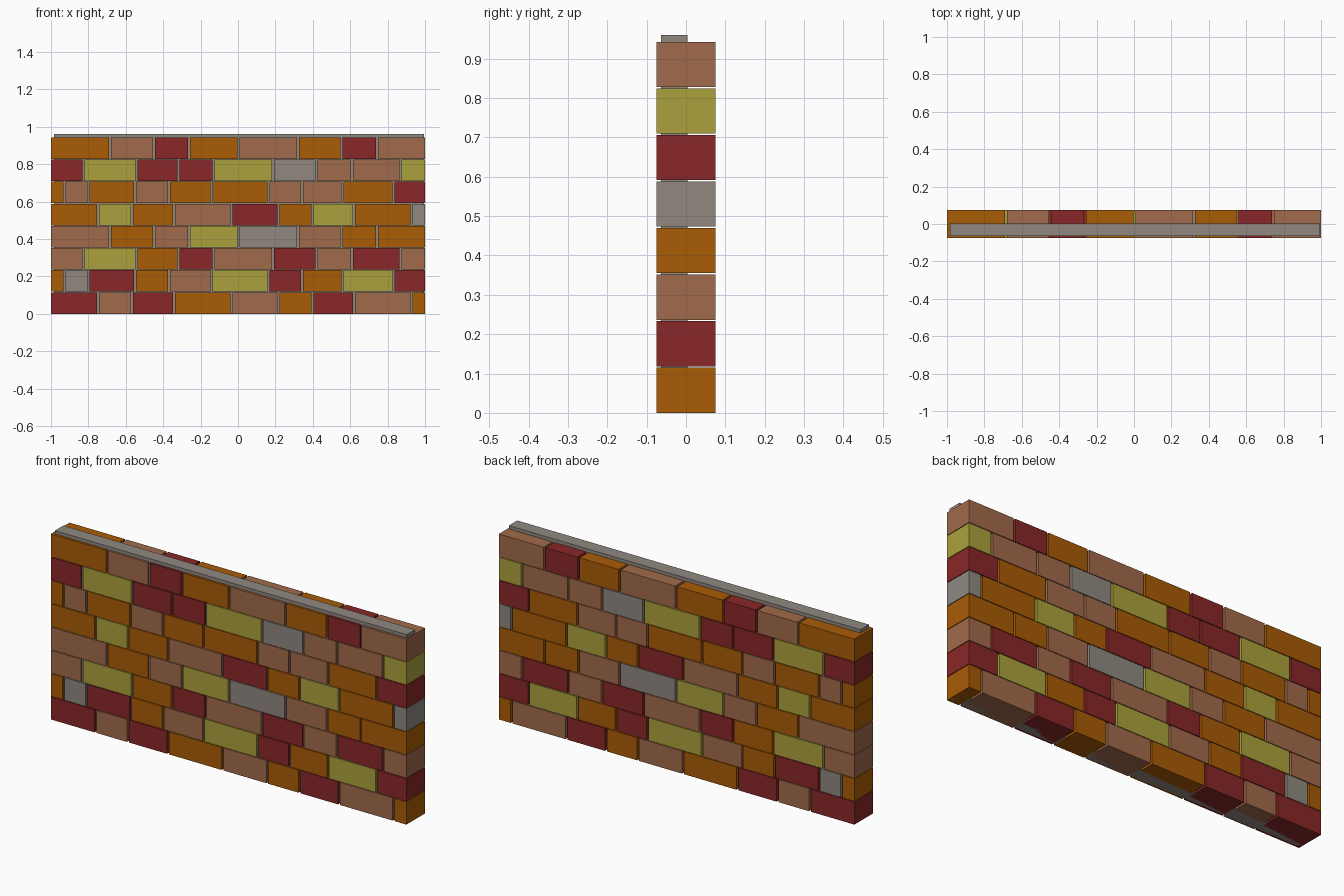
import bpy, bmesh

if "Cube" in bpy.data.objects:
    bpy.data.objects.remove(bpy.data.objects["Cube"])

PITCH, HEIGHT, DEPTH, GAP = 0.1183, 0.115, 0.15, 0.011


def material(name, rgb):
    m = bpy.data.materials.new(name)
    lin = [(c / 255) ** 2.2 for c in rgb]
    m.diffuse_color = (*lin, 1)
    m.use_nodes = True
    m.node_tree.nodes["Principled BSDF"].inputs["Base Color"].default_value = m.diffuse_color
    return m


MATS = {
    "o": material("orange_brick", (168, 92, 14)),
    "t": material("tan_brick", (160, 106, 76)),
    "r": material("red_brick", (136, 43, 43)),
    "y": material("yellow_brick", (170, 160, 62)),
    "g": material("grey_stone", (142, 135, 127)),
}


def box(name, x0, x1, y0, y1, z0, z1, mat):
    bm = bmesh.new()
    bmesh.ops.create_cube(bm, size=1)
    for v in bm.verts:
        v.co = (v.co.x * (x1 - x0), v.co.y * (y1 - y0), v.co.z * (z1 - z0))
    me = bpy.data.meshes.new(name)
    bm.to_mesh(me)
    bm.free()
    me.materials.append(mat)
    ob = bpy.data.objects.new(name, me)
    ob.location = ((x0 + x1) / 2, (y0 + y1) / 2, (z0 + z1) / 2)
    bpy.context.collection.objects.link(ob)


# vertical joint positions; the bond repeats every four courses
JOINTS = [
    [-0.749, -0.567, -0.342, -0.035, 0.217, 0.398, 0.620, 0.928],
    [-0.928, -0.800, -0.551, -0.369, -0.142, 0.163, 0.342, 0.559, 0.832],
    [-0.826, -0.543, -0.318, -0.131, 0.187, 0.420, 0.610, 0.869],
    [-0.684, -0.449, -0.262, 0.003, 0.321, 0.553, 0.743],
]
# brick colours of each course, bottom to top, left to right
COLOURS = ["rtrotorto", "ogrotyroyr", "tyortrtrt", "totygtoo",
           "oyotroyog", "ototoottor", "ryrrygtty", "otrotort"]

# brick courses
for row, colours in enumerate(COLOURS):
    joints = JOINTS[row % 4]
    starts = [-1] + [j + GAP / 2 for j in joints]
    ends = [j - GAP / 2 for j in joints] + [1]
    z = row * PITCH
    for i, (a, b, c) in enumerate(zip(starts, ends, colours)):
        box(f"brick_{row + 1}_{i + 1}", a, b, -DEPTH / 2, DEPTH / 2,
            z, z + HEIGHT, MATS[c])

# mortar core, offset to the front and showing above the top course
box("mortar_core", -0.985, 0.994, -0.064, 0.004, 0, 0.96, MATS["g"])
